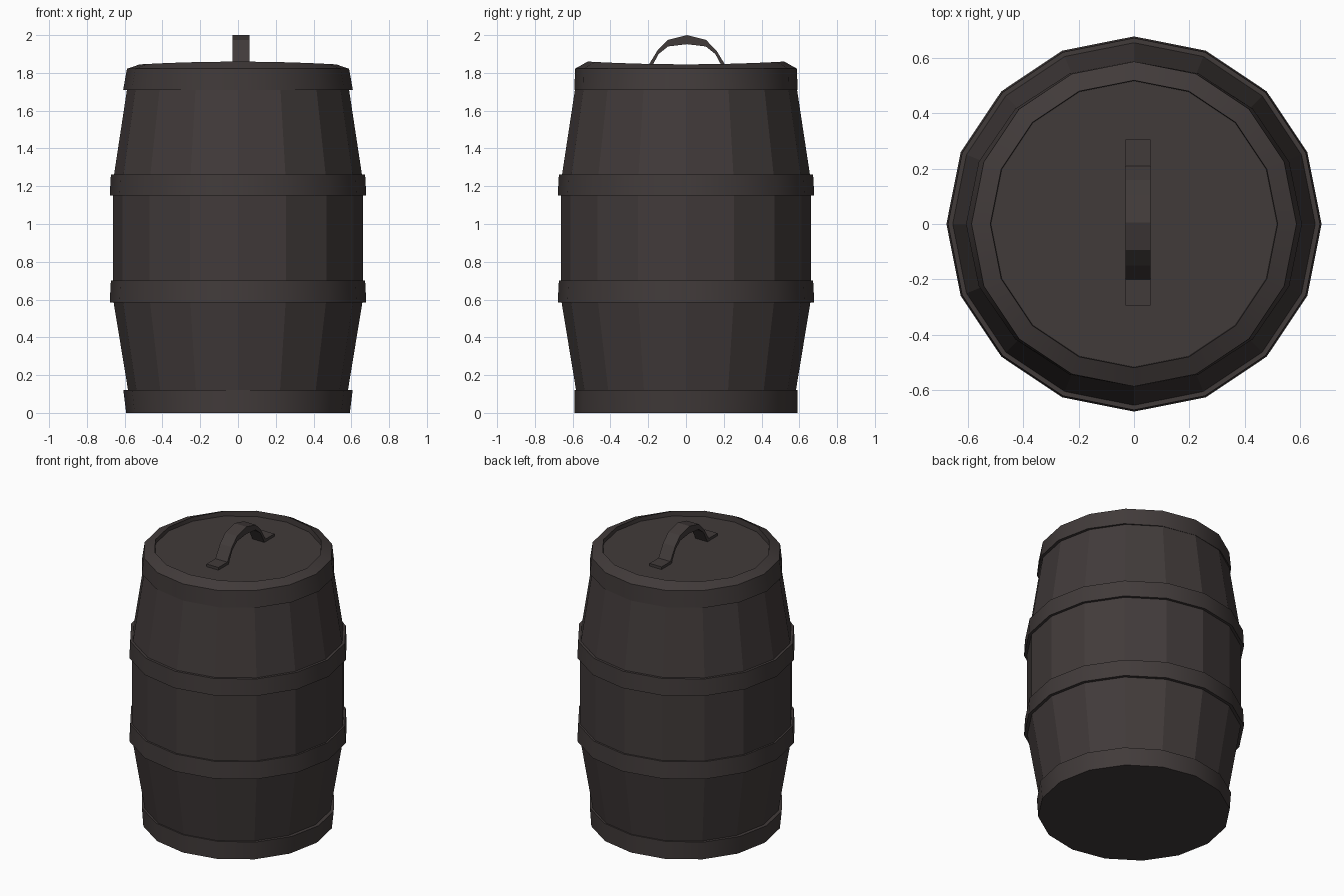
import bpy, bmesh, math

if "Cube" in bpy.data.objects:
    bpy.data.objects.remove(bpy.data.objects["Cube"])

SIDES = 16
mat = bpy.data.materials.new("dark charcoal brown")
mat.diffuse_color = (0.053, 0.043, 0.042, 1)
mat.use_nodes = True
mat.node_tree.nodes["Principled BSDF"].inputs["Base Color"].default_value = mat.diffuse_color


def finish(name, bm, smooth=None):
    bmesh.ops.recalc_face_normals(bm, faces=bm.faces)
    me = bpy.data.meshes.new(name)
    bm.to_mesh(me)
    bm.free()
    me.materials.append(mat)
    ob = bpy.data.objects.new(name, me)
    bpy.context.collection.objects.link(ob)
    if smooth:
        bpy.ops.object.select_all(action='DESELECT')
        ob.select_set(True)
        bpy.context.view_layer.objects.active = ob
        bpy.ops.object.shade_smooth_by_angle(angle=math.radians(smooth))
    return ob


def lathe(name, profile, closed=False, cap_y=9.0, bend=0.0, smooth=None):
    """Revolve (radius, z) points; cap_y limits depth, bend lifts front and back."""
    bm = bmesh.new()
    rings = []
    for r, z in profile:
        ring = []
        for i in range(SIDES):
            a = 2 * math.pi * i / SIDES
            y = min(r, cap_y) * math.sin(a)
            lift = bend * math.sin(a) ** 2 if z > 1.83 else 0
            ring.append(bm.verts.new((r * math.cos(a), y, z + lift)))
        rings.append(ring)
    pairs = list(zip(rings, rings[1:]))
    if closed:
        pairs.append((rings[-1], rings[0]))
    for a, b in pairs:
        for i in range(SIDES):
            j = (i + 1) % SIDES
            bm.faces.new((a[i], a[j], b[j], b[i]))
    if not closed:
        bm.faces.new(rings[0])
        bm.faces.new(rings[-1])
    return finish(name, bm, smooth)


# Faceted barrel body
lathe("barrel_body", [(0.565, 0.03), (0.582, 0.12), (0.661, 0.60),
                      (0.661, 1.23), (0.588, 1.71), (0.575, 1.80)])

# Middle hoops
for name, z0, z1, r0, r1 in (("lower_hoop", 0.585, 0.70, 0.679, 0.673),
                             ("upper_hoop", 1.15, 1.262, 0.679, 0.673)):
    lathe(name, [(0.63, z0), (r0, z0), (r1, z1), (0.63, z1)],
          closed=True, smooth=40)

# Foot rim with bottom face
lathe("foot_rim", [(0.53, 0.0), (0.592, 0.0), (0.607, 0.12), (0.56, 0.12)],
      cap_y=0.59, smooth=40)

# Lid with rolled rim and slightly sunken top
lathe("lid", [(0.56, 1.71), (0.608, 1.71), (0.588, 1.822), (0.52, 1.845),
              (0.518, 1.82)], cap_y=0.59, bend=0.015, smooth=50)

# Arched handle: side outline extruded across its width
outer = [(0.30, 1.815), (0.30, 1.838), (0.205, 1.838), (0.155, 1.92), (0.10, 1.975)]
inner = [(0.10, 1.94), (0.15, 1.90), (0.185, 1.835), (0.195, 1.815)]
bm = bmesh.new()
mirror = lambda pts: [(-y, z) for y, z in reversed(pts)]
outline = (outer + [(0, 2.0)] + mirror(outer)
           + mirror(inner) + [(0, 1.952)] + inner)
# mirrored inner runs from the far foot up to the crown and back down
x0, x1 = -0.03, 0.06
left = [bm.verts.new((x0, y + 0.005, z)) for y, z in outline]
right = [bm.verts.new((x1, y + 0.005, z)) for y, z in outline]
n = len(outline)
for i in range(n):
    j = (i + 1) % n
    bm.faces.new((left[i], left[j], right[j], right[i]))
bm.faces.new(left)
bm.faces.new(right)
bmesh.ops.triangulate(bm, faces=[f for f in bm.faces if len(f.verts) > 4])
finish("lid_handle", bm)
